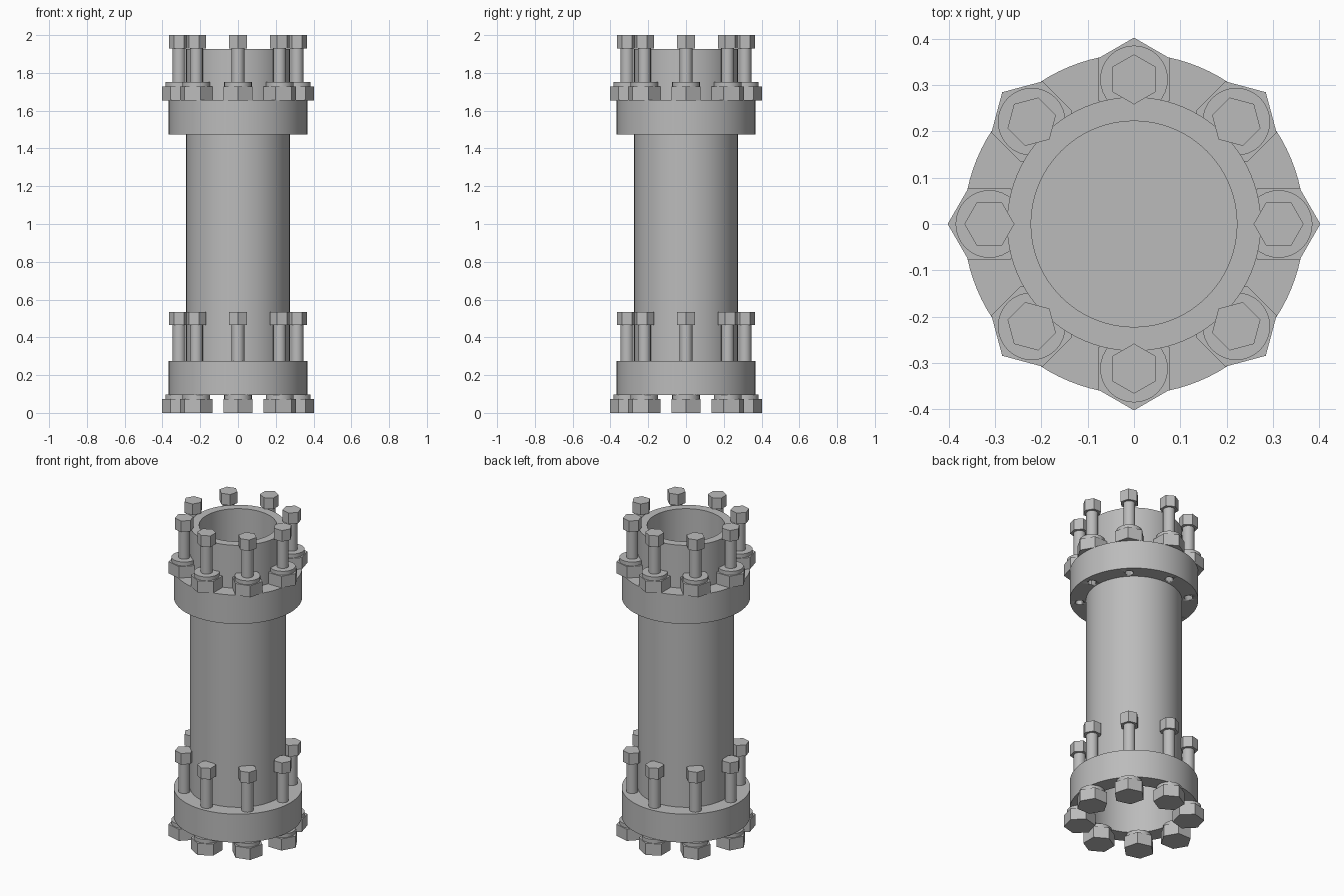
import bpy, bmesh, math
from mathutils import Matrix

old = bpy.data.objects.get("Cube")
if old:
    bpy.data.objects.remove(old, do_unlink=True)

steel = bpy.data.materials.new("grey_steel")
steel.use_nodes = True
colour = (0.5, 0.5, 0.5, 1)
steel.diffuse_color = colour
steel.node_tree.nodes["Principled BSDF"].inputs["Base Color"].default_value = colour

BOLTS = 8
BOLT_CIRCLE = 0.312
FLANGE_R = 0.367
PIPE_R = 0.274
BORE_R = 0.222


def finish(name, bm, smooth=True):
    bmesh.ops.recalc_face_normals(bm, faces=bm.faces)
    mesh = bpy.data.meshes.new(name)
    bm.to_mesh(mesh)
    bm.free()
    obj = bpy.data.objects.new(name, mesh)
    bpy.context.collection.objects.link(obj)
    mesh.materials.append(steel)
    if smooth:
        bpy.ops.object.select_all(action="DESELECT")
        obj.select_set(True)
        bpy.context.view_layer.objects.active = obj
        bpy.ops.object.shade_smooth_by_angle(angle=math.radians(30))
    return obj


def lathe(name, profile, closed=False, sides=96):
    bm = bmesh.new()
    verts = [bm.verts.new((r, 0, z)) for r, z in profile]
    pairs = list(zip(verts, verts[1:])) + ([(verts[-1], verts[0])] if closed else [])
    edges = [bm.edges.new(p) for p in pairs]
    bmesh.ops.spin(bm, geom=verts + edges, axis=(0, 0, 1), cent=(0, 0, 0),
                   angle=math.tau, steps=sides, use_duplicate=False)
    bmesh.ops.remove_doubles(bm, verts=bm.verts, dist=0.0001)
    return finish(name, bm)


def prism(bm, radius, z0, z1, sides, angle):
    """Upright prism on the bolt circle with one corner pointing outward."""
    place = (Matrix.Rotation(angle, 4, "Z")
             @ Matrix.Translation((BOLT_CIRCLE, 0, (z0 + z1) / 2))
             @ Matrix.Rotation(math.pi / 2, 4, "Z"))
    bmesh.ops.create_cone(bm, cap_ends=True, segments=sides, radius1=radius,
                          radius2=radius, depth=z1 - z0, matrix=place)


def bolt_ring(name, radius, z0, z1, sides):
    bm = bmesh.new()
    for i in range(BOLTS):
        prism(bm, radius, z0, z1, sides, math.tau * i / BOLTS)
    return finish(name, bm, smooth=sides > 6)


# Pipe, hollow from both ends with a partition in the middle
lathe("pipe", [(0, 1.0), (BORE_R, 1.0), (BORE_R, 1.926), (PIPE_R, 1.926),
               (PIPE_R, 0.096), (PIPE_R - 0.006, 0.096),
               (PIPE_R - 0.006, 0.94), (0, 0.94)])

# Flanges
for name, z0, z1 in (("lower_flange", 0.096, 0.275), ("upper_flange", 1.474, 1.656)):
    flange = lathe(name, [(PIPE_R - 0.002, z0), (FLANGE_R, z0),
                          (FLANGE_R, z1), (PIPE_R - 0.002, z1)], closed=True)

# Bolt holes through the upper flange
drill = bolt_ring("hole_cutter", 0.024, 1.4, 1.7, 24)
drill.hide_render = True
drill.hide_set(True)
cut = flange.modifiers.new("bolt_holes", "BOOLEAN")
cut.object = drill
cut.solver = "EXACT"
bpy.context.view_layer.objects.active = flange
bpy.ops.object.modifier_apply(modifier=cut.name)
bpy.data.objects.remove(drill, do_unlink=True)

# Bolt sets: nut, raised collar, shank and hexagonal head
for side, base, head in (("lower", 0.0, 0.465), ("upper", 1.655, 1.93)):
    bolt_ring(side + "_nuts", 0.09, base, base + 0.073, 6)
    bolt_ring(side + "_nut_collars", 0.073, base + 0.073, base + 0.097, 32)
    bolt_ring(side + "_bolt_shanks", 0.034, base + 0.09, head, 32)
    bolt_ring(side + "_bolt_heads", 0.054, head, head + 0.07, 6)
